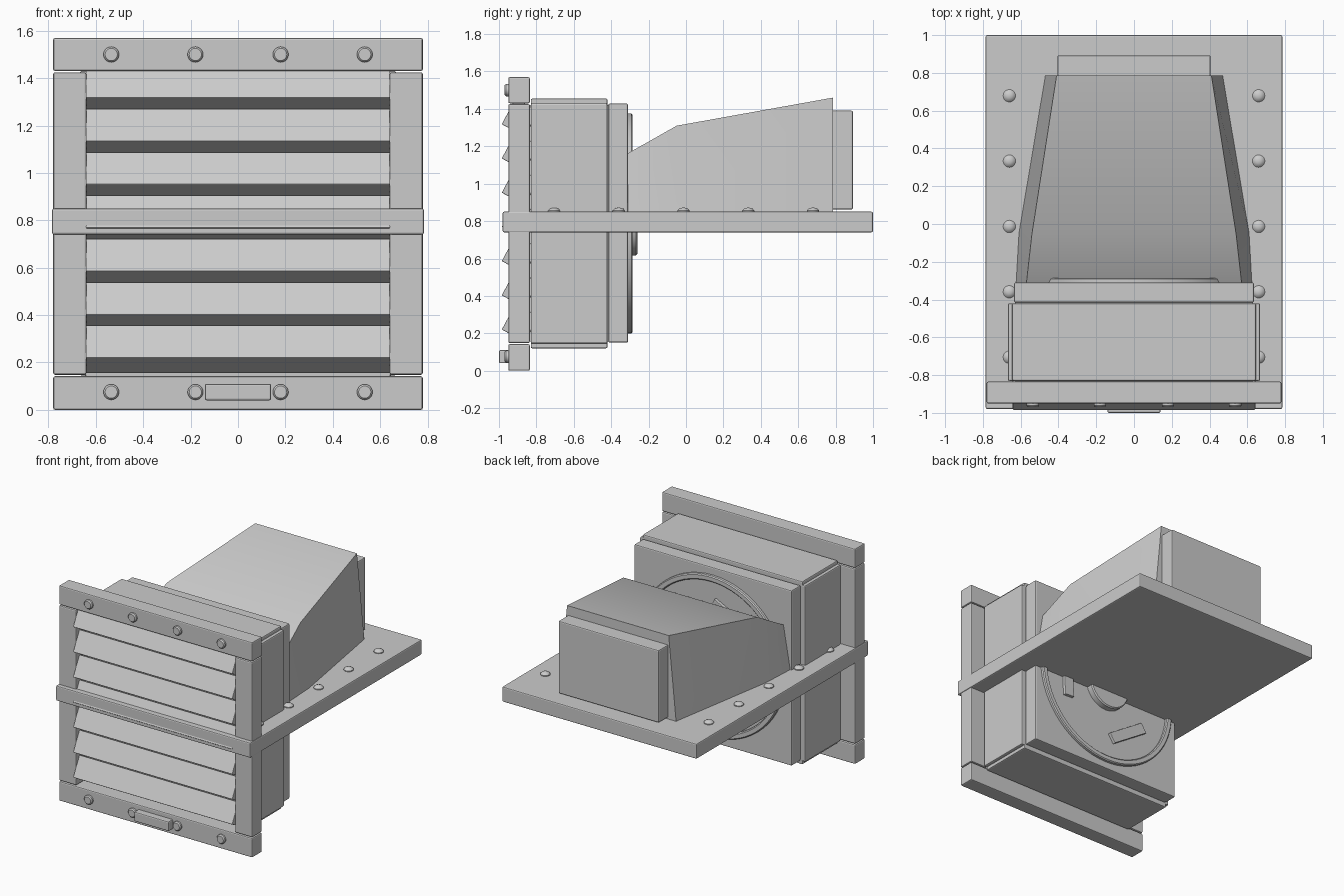
import bpy, bmesh, math
from mathutils import Matrix, Vector

if "Cube" in bpy.data.objects:
    bpy.data.objects.remove(bpy.data.objects["Cube"])

grey = bpy.data.materials.new("light_grey_metal")
grey.diffuse_color = (0.6, 0.6, 0.6, 1)
grey.use_nodes = True
grey.node_tree.nodes["Principled BSDF"].inputs["Base Color"].default_value = grey.diffuse_color


def finish(name, bm, bevel=0.0, smooth=False):
    bmesh.ops.recalc_face_normals(bm, faces=bm.faces)
    mesh = bpy.data.meshes.new(name)
    bm.to_mesh(mesh)
    bm.free()
    mesh.materials.append(grey)
    ob = bpy.data.objects.new(name, mesh)
    bpy.context.collection.objects.link(ob)
    if bevel:
        mod = ob.modifiers.new("bevel", 'BEVEL')
        mod.width = bevel
        mod.segments = 2
    if smooth:
        bpy.ops.object.select_all(action='DESELECT')
        ob.select_set(True)
        bpy.context.view_layer.objects.active = ob
        bpy.ops.object.shade_smooth_by_angle(angle=math.radians(35))
    return ob


def box(name, x, y, z, bevel=0.008):
    bm = bmesh.new()
    bmesh.ops.create_cube(bm, size=1)
    for v in bm.verts:
        v.co = Vector([(r[0] + r[1]) / 2 + c * (r[1] - r[0]) for c, r in zip(v.co, (x, y, z))])
    return finish(name, bm, bevel)


def lathe(name, profile, centre, axis, steps=32, closed=False):
    """Spin (radius, height) points around an axis through the centre."""
    bm = bmesh.new()
    verts = [bm.verts.new((r, 0, h)) for r, h in profile]
    edges = [bm.edges.new(p) for p in zip(verts, verts[1:])]
    if closed:
        edges.append(bm.edges.new((verts[-1], verts[0])))
    bmesh.ops.spin(bm, geom=verts + edges, cent=(0, 0, 0), axis=(0, 0, 1),
                   angle=math.tau, steps=steps)
    bmesh.ops.remove_doubles(bm, verts=bm.verts, dist=0.0002)
    rot = Vector((0, 0, 1)).rotation_difference(Vector(axis)).to_matrix().to_4x4()
    bm.transform(Matrix.Translation(centre) @ rot)
    return finish(name, bm, smooth=True)


def loft(name, rings, bevel=0.0, smooth=False):
    bm = bmesh.new()
    loops = [[bm.verts.new(p) for p in ring] for ring in rings]
    for a, b in zip(loops, loops[1:]):
        for i in range(len(a)):
            j = (i + 1) % len(a)
            bm.faces.new((a[i], a[j], b[j], b[i]))
    bm.faces.new(loops[0])
    bm.faces.new(loops[-1])
    return finish(name, bm, bevel, smooth)


# Front frame and horizontal mounting plate
FRAME_Y = (-0.95, -0.835)
box("bottom_rail", (-0.78, 0.78), FRAME_Y, (0, 0.142))
box("top_rail", (-0.78, 0.78), FRAME_Y, (1.43, 1.57))
box("mounting_plate", (-0.785, 0.785), (-0.98, 1.0), (0.74, 0.85))

# Housing
box("housing_core", (-0.63, 0.63), (-0.84, -0.33), (0.155, 1.42), 0)
box("housing_top", (-0.645, 0.645), (-0.83, -0.42), (1.43 - 0.02, 1.455))
box("housing_bottom", (-0.645, 0.645), (-0.83, -0.42), (0.12, 0.165))
box("rear_flange", (-0.635, 0.635), (-0.415, -0.31), (0.15, 1.428))
for side, s in (("left", -1), ("right", 1)):
    box(side + "_stile", sorted((0.64 * s, 0.78 * s)), FRAME_Y, (0.148, 1.425))
    box(side + "_housing_panel", sorted((0.625 * s, 0.668 * s)), (-0.83, -0.42), (0.145, 1.43))

# Tilted louver slats
tilt = math.radians(28)
along = Vector((math.sin(tilt), math.cos(tilt)))
depth = Vector((math.cos(tilt), -math.sin(tilt)))
for i in range(7):
    lip = Vector((-0.985, 0.22 + 0.183 * i))
    section = [lip, lip + along * 0.155, lip + along * 0.155 + depth * 0.14, lip + depth * 0.14]
    loft(f"louver_slat_{i + 1}", [[(x, p.x, p.y) for p in section] for x in (-0.642, 0.642)], 0.004)

# Bolts on the rails and plate, and the pull handle
for z in (0.075, 1.5):
    for x in (-0.535, -0.18, 0.18, 0.535):
        lathe("rail_bolt", [(0.033, -0.01), (0.033, 0.012), (0.026, 0.02), (0, 0.02)],
              (x, -0.95, z), (0, -1, 0), 20)
for x in (-0.66, 0.66):
    for i in range(5):
        lathe("plate_bolt", [(0.033, -0.01), (0.033, 0.006), (0.024, 0.016), (0.012, 0.021), (0, 0.022)],
              (x, -0.705 + 0.346 * i, 0.85), (0, 0, 1), 20)
box("pull_handle", (-0.14, 0.14), (-1.0, -0.945), (0.04, 0.11))

# Fan ring, hub and blades on the rear flange
FAN = (0, -0.31, 0.787)
lathe("fan_ring", [(0.545, -0.01), (0.587, -0.01), (0.587, 0.018), (0.58, 0.025),
                   (0.552, 0.025), (0.545, 0.018)], FAN, (0, 1, 0), 64, True)
lathe("fan_hub", [(0.17, -0.01), (0.17, 0.042), (0.162, 0.05), (0, 0.05)], FAN, (0, 1, 0))
for i in range(3):
    a = math.radians(117 + 120 * i)
    blade = box(f"fan_blade_{i + 1}", (-0.17, 0.17), (-0.02, 0.022), (-0.04, 0.04), 0.004)
    blade.location = (0.35 * math.cos(a), -0.31, 0.787 + 0.35 * math.sin(a))
    blade.rotation_euler = (0, math.pi / 2 - a, 0)

# Tapered duct and its outlet
rings = []
for y, low, high, top in ((-0.315, 0.625, 0.57, 1.16), (-0.05, 0.61, 0.54, 1.31), (0.785, 0.47, 0.41, 1.46)):
    rings.append([(-low, y, 0.845), (low, y, 0.845), (high, y, top), (-high, y, top)])
loft("duct", rings, smooth=True)
box("duct_outlet", (-0.405, 0.405), (0.77, 0.893), (0.862, 1.39))
